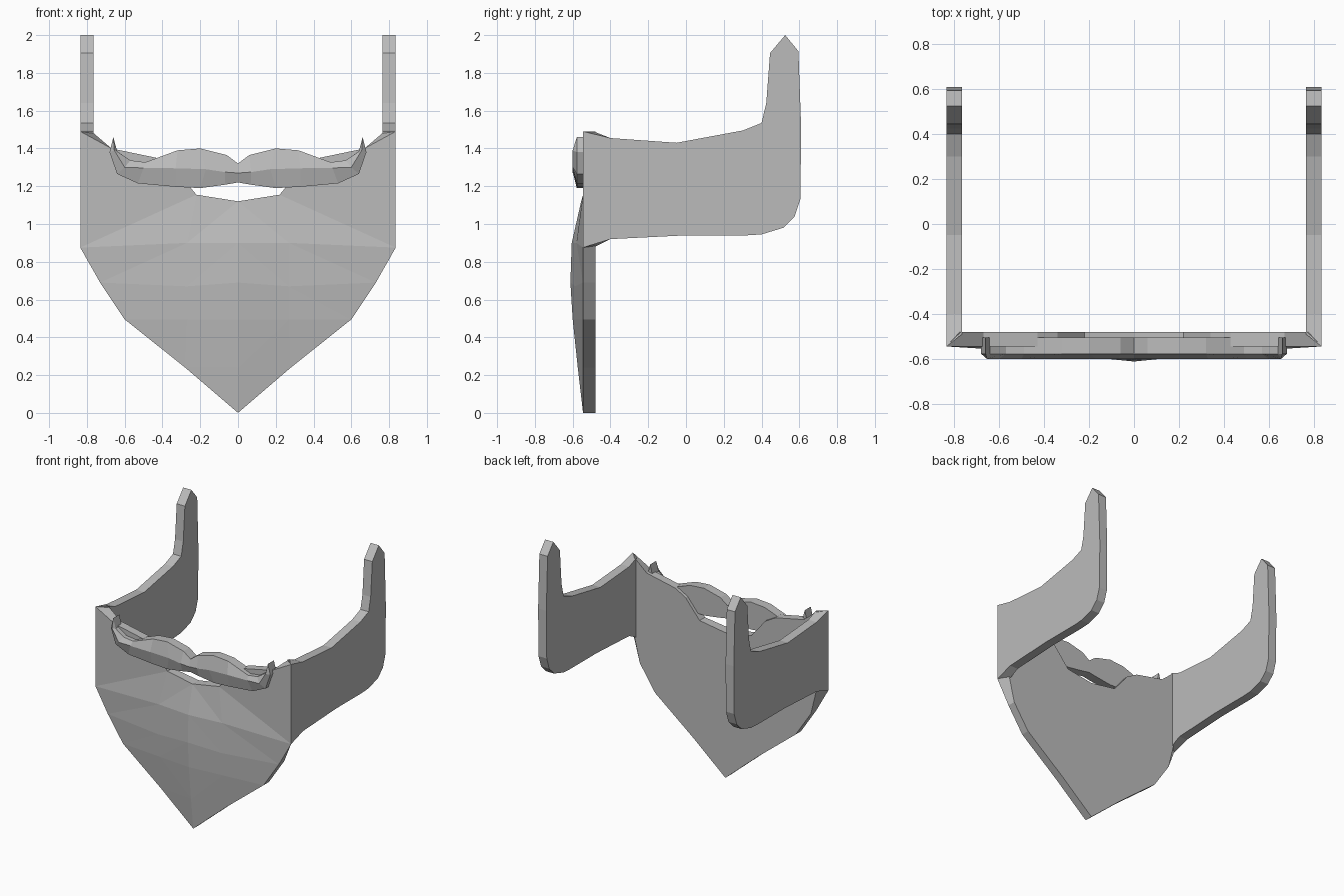
import bpy
import bmesh
from mathutils import Vector

cube = bpy.data.objects.get("Cube")
if cube:
    bpy.data.objects.remove(cube, do_unlink=True)

grey = bpy.data.materials.new("plain grey")
grey.use_nodes = True
GREY = (0.5, 0.5, 0.5, 1)
grey.diffuse_color = GREY
grey.node_tree.nodes["Principled BSDF"].inputs["Base Color"].default_value = GREY


def slab(name, points, faces, back):
    """Half of a thick plate: a faceted skin, its backing and a rim, mirrored in x."""
    bm = bmesh.new()
    front = [bm.verts.new(p) for p in points]
    rear = [bm.verts.new(back(Vector(p))) for p in points]
    seen = {}
    for face in faces:
        bm.faces.new([front[i] for i in face])
        bm.faces.new([rear[i] for i in reversed(face)])
        for a, b in zip(face, face[1:] + face[:1]):
            seen.setdefault(frozenset((a, b)), []).append((a, b))
    for uses in seen.values():
        a, b = uses[0]
        on_seam = points[a][0] == 0 and points[b][0] == 0
        if len(uses) == 1 and not on_seam:
            bm.faces.new((front[b], front[a], rear[a], rear[b]))
    bmesh.ops.recalc_face_normals(bm, faces=bm.faces)
    mesh = bpy.data.meshes.new(name)
    bm.to_mesh(mesh)
    bm.free()
    mesh.materials.append(grey)
    obj = bpy.data.objects.new(name, mesh)
    bpy.context.collection.objects.link(obj)
    mirror = obj.modifiers.new("mirror", 'MIRROR')
    mirror.use_clip = True
    return obj


# Side straps with upright ear hooks
RIM = -0.545
outline = [(RIM, 1.49), (-0.40, 1.455), (-0.05, 1.43), (0.30, 1.495), (0.40, 1.535),
           (0.425, 1.64), (0.445, 1.905), (0.525, 2.0), (0.595, 1.915), (0.61, 1.5),
           (0.605, 1.13), (0.575, 1.04), (0.515, 0.98), (0.40, 0.945), (0.32, 0.94),
           (0, 0.94), (-0.40, 0.92), (RIM, 0.875)]


def strap_back(p):
    return (0.765, max(p.y, -0.49), p.z)


slab("side_straps", [(0.835, y, z) for y, z in outline],
     [list(range(len(outline)))], strap_back)

# Beard plate: rows of (x, y, z) from the chin tip upwards
beard = [(0, RIM, 0),
         (0, -0.573, 0.24), (0.28, RIM, 0.24),
         (0, -0.60, 0.495), (0.27, -0.575, 0.495), (0.60, RIM, 0.495),
         (0, -0.612, 0.69), (0.27, -0.585, 0.67), (0.73, RIM, 0.69),
         (0, -0.605, 0.90), (0.27, -0.58, 0.90), (0.835, RIM, 0.875),
         (0, -0.555, 1.12), (0.22, RIM, 1.155), (0.835, RIM, 1.13),
         (0.835, RIM, 1.49), (0.67, RIM, 1.40), (0.43, RIM, 1.35), (0.34, RIM, 1.30)]
beard_faces = [[0, 2, 1], [1, 2, 4], [1, 4, 3], [2, 5, 4]]
for r in (3, 6, 9):
    beard_faces += [[r, r + 1, r + 3], [r + 1, r + 4, r + 3],
                    [r + 1, r + 2, r + 4], [r + 2, r + 5, r + 4]]
beard_faces.append([13, 14, 15, 16, 17, 18])


def beard_back(p):
    bulge = 0.015 if p.x == 0.27 else 0
    return (min(p.x, 0.775), -0.48 + bulge, p.z)


slab("beard_plate", beard, beard_faces, beard_back)

# Moustache: columns of (x, z) for the upper edge, ridge and lower edge
columns = [[(0, 1.32), (0, 1.27), (0, 1.22)],
           [(0.06, 1.365), (0.07, 1.275), (0.07, 1.208)],
           [(0.20, 1.40), (0.17, 1.29), (0.20, 1.19)],
           [(0.32, 1.39), (0.33, 1.295), (0.33, 1.197)],
           [(0.49, 1.327), (0.50, 1.297), (0.53, 1.215)],
           [(0.57, 1.337), (0.60, 1.30), (0.64, 1.265)],
           [(0.64, 1.385), (0.655, 1.39), (0.68, 1.38)]]
hair = [(x, y, z) for col in columns for (x, z), y in zip(col, (-0.578, -0.60, -0.578))]
hair.append((0.66, -0.578, 1.46))
tip = len(hair) - 1
hair_faces = [[i, i + 1, i + 4, i + 3] for c in range(len(columns) - 1)
              for i in (3 * c, 3 * c + 1)]
hair_faces += [[tip - 3, tip - 2, tip], [tip - 2, tip - 1, tip]]
slab("moustache", hair, hair_faces, lambda p: (p.x, -0.505, p.z))
